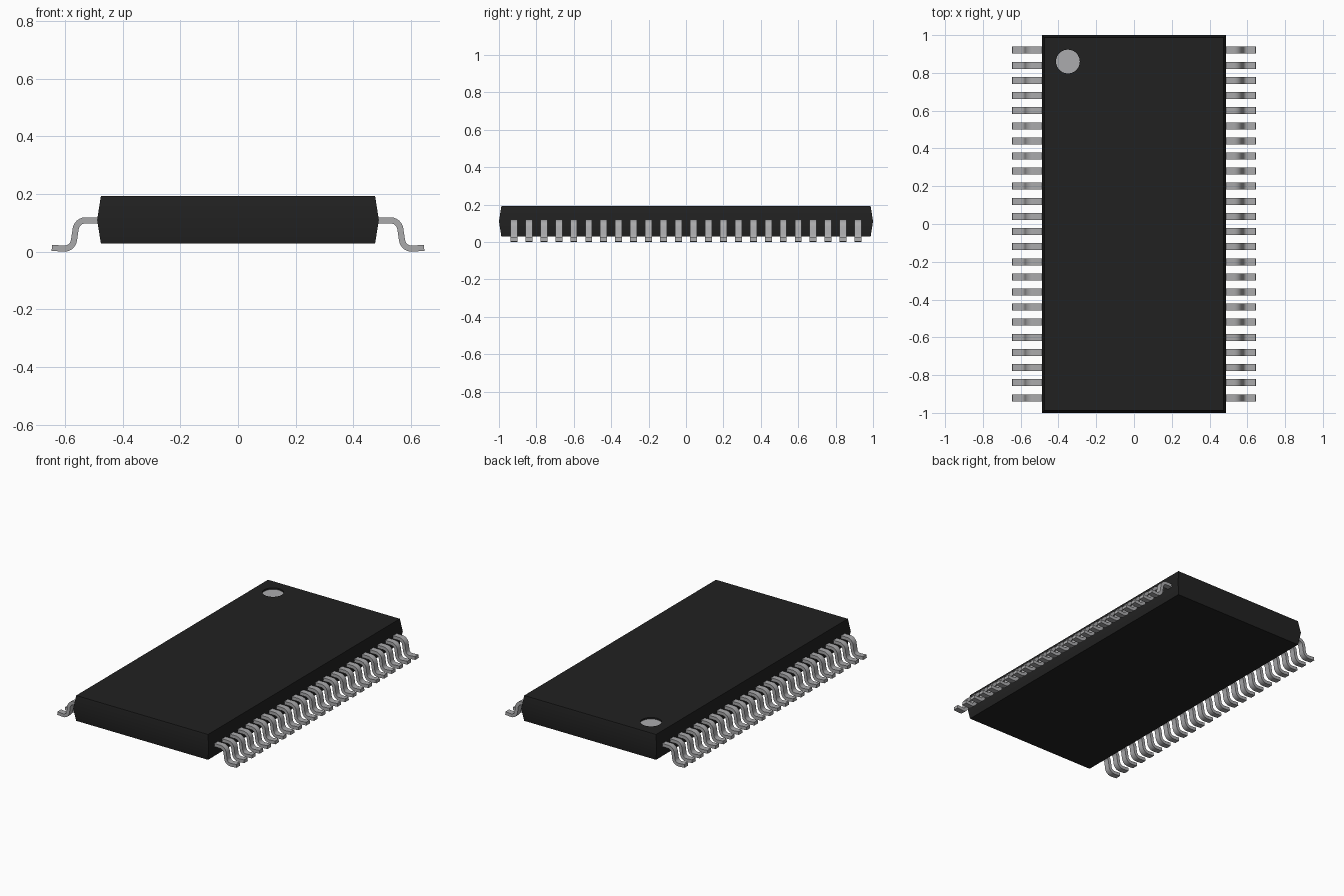
import bpy, bmesh, math
from mathutils import Vector

if "Cube" in bpy.data.objects:
    bpy.data.objects.remove(bpy.data.objects["Cube"])


def material(name, rgb):
    m = bpy.data.materials.new(name)
    m.diffuse_color = (*rgb, 1)
    m.use_nodes = True
    m.node_tree.nodes["Principled BSDF"].inputs["Base Color"].default_value = m.diffuse_color
    return m


black = material("black plastic", (0.0155, 0.0155, 0.0155))
metal = material("lead grey", (0.40, 0.40, 0.41))
dot_grey = material("marker grey", (0.41, 0.41, 0.42))


def make_object(name, bm, mats, angle=40):
    bmesh.ops.recalc_face_normals(bm, faces=bm.faces)
    me = bpy.data.meshes.new(name)
    bm.to_mesh(me)
    bm.free()
    for m in mats:
        me.materials.append(m)
    ob = bpy.data.objects.new(name, me)
    bpy.context.collection.objects.link(ob)
    bpy.ops.object.select_all(action='DESELECT')
    ob.select_set(True)
    bpy.context.view_layer.objects.active = ob
    bpy.ops.object.shade_smooth_by_angle(angle=math.radians(angle))
    return ob


def bridge(bm, a, b):
    n = len(a)
    for i in range(n):
        j = (i + 1) % n
        bm.faces.new((a[i], a[j], b[j], b[i]))


# Package body: three stacked rectangles, widest at the parting line
bm = bmesh.new()
loops = []
for hx, hy, z in ((0.475, 0.987, 0.028), (0.488, 1.0, 0.11), (0.475, 0.987, 0.193)):
    loops.append([bm.verts.new((sx * hx, sy * hy, z))
                  for sx, sy in ((-1, -1), (1, -1), (1, 1), (-1, 1))])
bm.faces.new(loops[0])
bridge(bm, loops[0], loops[1])
bridge(bm, loops[1], loops[2])

# Round recess in the top for the first-lead marker
def circle(z, r=0.063, n=40):
    return [bm.verts.new((-0.35 + r * math.cos(math.tau * i / n),
                          0.86 + r * math.sin(math.tau * i / n), z)) for i in range(n)]

rim, floor = circle(0.193), circle(0.183)
bridge(bm, rim, floor)
bm.faces.new(floor).material_index = 1
top_edges = [bm.edges.get((l[i], l[(i + 1) % len(l)]))
             for l in (loops[2], rim) for i in range(len(l))]
bmesh.ops.triangle_fill(bm, use_beauty=True, edges=top_edges, normal=(0, 0, 1))
make_object("package_body", bm, [black, dot_grey])


# Gull-wing lead: centre line with rounded bends, given thickness and width
def rounded_path(corners, radius, steps=6):
    pts = [Vector(corners[0])]
    for p, c, q in zip(corners, corners[1:], corners[2:]):
        p, c, q = Vector(p), Vector(c), Vector(q)
        u, v = (p - c).normalized(), (q - c).normalized()
        half = u.angle(v) / 2
        centre = c + (u + v).normalized() * radius / math.sin(half)
        a = c + u * radius / math.tan(half) - centre
        b = c + v * radius / math.tan(half) - centre
        turn = math.atan2(a.x * b.y - a.y * b.x, a.dot(b))
        for k in range(steps + 1):
            t = turn * k / steps
            pts.append(centre + Vector((a.x * math.cos(t) - a.y * math.sin(t),
                                        a.x * math.sin(t) + a.y * math.cos(t))))
    pts.append(Vector(corners[-1]))
    return pts


path = rounded_path([(0.47, 0.111), (0.558, 0.111), (0.573, 0.0105), (0.645, 0.016)], 0.034)
thick, width = 0.021, 0.037
bm = bmesh.new()
sections = []
for i, p in enumerate(path):
    t = (path[min(i + 1, len(path) - 1)] - path[max(i - 1, 0)]).normalized()
    n = Vector((-t.y, t.x)) * thick / 2
    sections.append([bm.verts.new((p.x + s * n.x, w * width / 2, p.y + s * n.y))
                     for s, w in ((1, -1), (1, 1), (-1, 1), (-1, -1))])
for a, b in zip(sections, sections[1:]):
    bridge(bm, a, b)
bm.faces.new(sections[0])
bm.faces.new(sections[-1])
low = min(v.co.z for v in bm.verts)
bmesh.ops.translate(bm, verts=bm.verts, vec=(0, 0, -low))
first = make_object("lead_right_1", bm, [metal])

# Row of 24 leads on each long side
count, pitch = 24, 0.08
for side, turn in (("right", 0), ("left", math.pi)):
    for i in range(count):
        if side == "right" and i == 0:
            ob = first
        else:
            ob = bpy.data.objects.new(f"lead_{side}_{i + 1}", first.data)
            bpy.context.collection.objects.link(ob)
        ob.location.y = (i - (count - 1) / 2) * pitch
        ob.rotation_euler.z = turn
